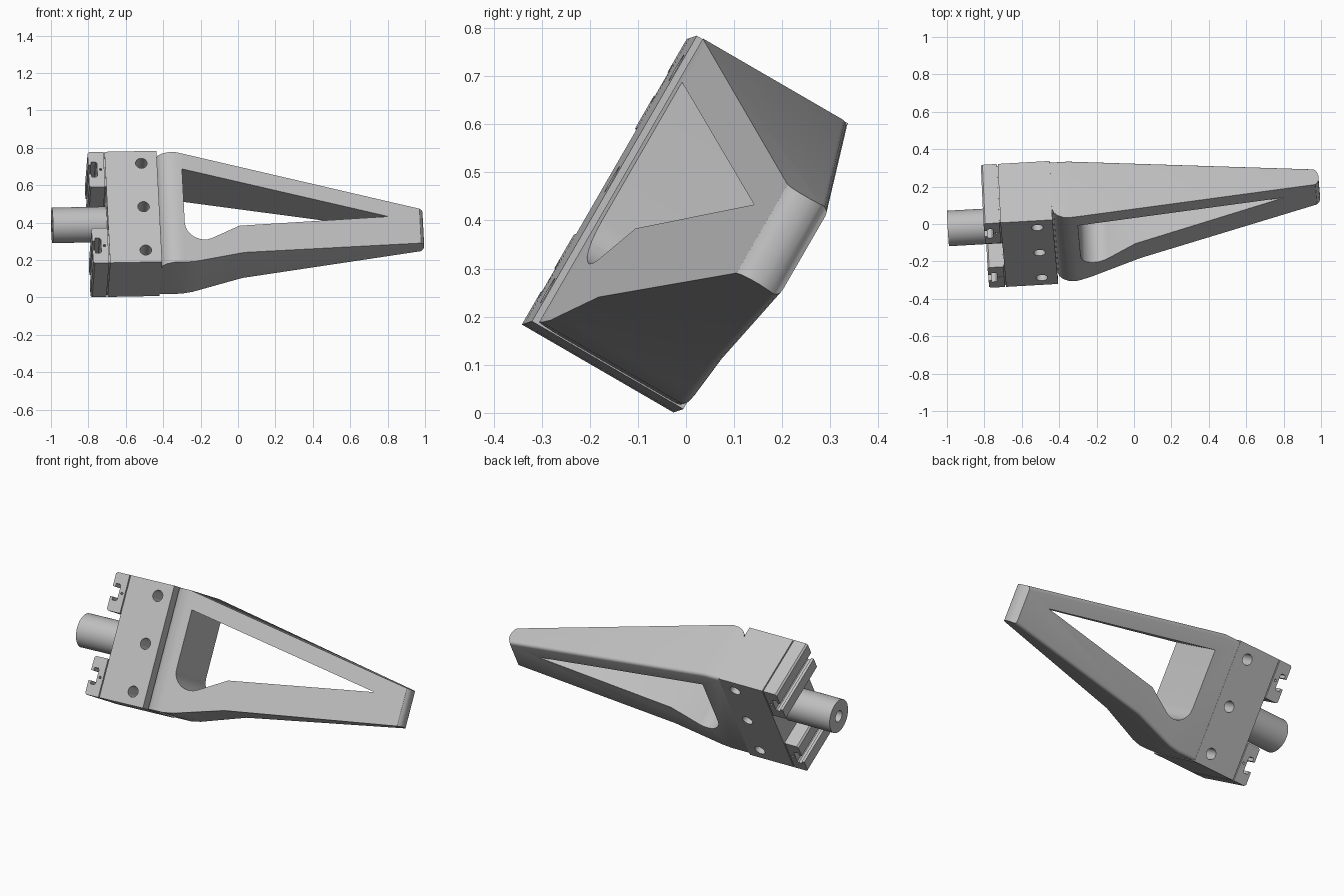
import bpy, bmesh, math
from mathutils import Matrix, Vector

cube = bpy.data.objects.get("Cube")
if cube:
    bpy.data.objects.remove(cube, do_unlink=True)

# One plain grey metal
GREY = (0.52, 0.52, 0.52, 1.0)
metal = bpy.data.materials.new("light grey metal")
metal.use_nodes = True
metal.diffuse_color = GREY
metal.node_tree.nodes["Principled BSDF"].inputs["Base Color"].default_value = GREY

# Local frame: x along the shaft, y across the width, z out of the sloping face
POSE = (Matrix.Translation((-0.575, 0, 0.393)) @ Matrix.Rotation(math.radians(60), 4, 'X')
        @ Matrix.Rotation(0.045, 4, 'Z') @ Matrix.Rotation(0.04, 4, 'Y')
        @ Matrix.Translation((0.575, 0, 0)))


def add_object(name, bm):
    bmesh.ops.recalc_face_normals(bm, faces=bm.faces)
    mesh = bpy.data.meshes.new(name)
    bm.to_mesh(mesh)
    bm.free()
    mesh.materials.append(metal)
    ob = bpy.data.objects.new(name, mesh)
    bpy.context.collection.objects.link(ob)
    return ob


def prism(name, points, along, lo, hi, back_round=0):
    """Extrude a profile along local 'y' or 'z', optionally rounding the low cap."""
    bm = bmesh.new()
    place = (lambda a, b: (a, lo, b)) if along == 'y' else (lambda a, b: (a, b, lo))
    face = bm.faces.new([bm.verts.new(place(a, b)) for a, b in points])
    step = Vector((0, hi - lo, 0)) if along == 'y' else Vector((0, 0, hi - lo))
    rim = list(face.edges)
    grown = bmesh.ops.extrude_face_region(bm, geom=[face], use_keep_orig=True)
    bmesh.ops.translate(bm, vec=step,
                        verts=[g for g in grown["geom"] if isinstance(g, bmesh.types.BMVert)])
    bmesh.ops.recalc_face_normals(bm, faces=bm.faces)
    if back_round:
        bmesh.ops.bevel(bm, geom=rim, offset=back_round, segments=4, profile=0.5, affect='EDGES')
    return add_object(name, bm)


def box(name, x, y, z):
    return prism(name, [(x[0], y[0]), (x[1], y[0]), (x[1], y[1]), (x[0], y[1])], 'z', *z)


def cylinder(name, radius, depth, centre, axis, sides=40):
    bm = bmesh.new()
    turn = Matrix.Rotation(math.pi / 2, 4, 'Y') if axis == 'x' else Matrix.Identity(4)
    bmesh.ops.create_cone(bm, cap_ends=True, segments=sides, radius1=radius, radius2=radius,
                          depth=depth, matrix=Matrix.Translation(centre) @ turn)
    return add_object(name, bm)


def combine(ob, other, operation='DIFFERENCE'):
    mod = ob.modifiers.new("cut", 'BOOLEAN')
    mod.operation, mod.solver, mod.object = operation, 'EXACT', other
    select(ob)
    bpy.ops.object.modifier_apply(modifier=mod.name)
    bpy.data.objects.remove(other, do_unlink=True)


def select(ob):
    bpy.ops.object.select_all(action='DESELECT')
    ob.select_set(True)
    bpy.context.view_layer.objects.active = ob


def finish(ob):
    select(ob)
    bpy.ops.object.shade_smooth_by_angle(angle=math.radians(32))
    ob.matrix_world = POSE


# Tapered finger: plan outline with rounded back edges, met with its side outline
finger = prism("finger", [(-0.6, 0.34), (-0.33, 0.34), (1.1, 0.085), (1.1, -0.088),
                          (0.02, -0.25), (-0.2, -0.315), (-0.25, -0.33), (-0.31, -0.34),
                          (-0.6, -0.34)], 'z', -0.181, 0.3, back_round=0.018)
side = prism("finger_side_cutter",
             [(-0.428, -0.22), (0.96, -0.22), (0.978, -0.172), (0.991, -0.158), (0.998, -0.135),
              (0.998, -0.11), (0.992, -0.092), (0.98, -0.08), (-0.28, 0.163), (-0.33, 0.172),
              (-0.37, 0.169), (-0.4, 0.155), (-0.42, 0.135), (-0.428, 0.11)], 'y', -0.5, 0.5)
combine(finger, side, 'INTERSECT')

# Window through the finger with one rounded corner
arc = [(-0.2 + 0.095 * math.cos(t), -0.095 + 0.095 * math.sin(t))
       for t in (math.radians(180 + 15 * i) for i in range(9))]
window = prism("window_cutter", [(-0.295, 0.238)] + arc + [(0.0, -0.087), (0.81, 0.043)],
               'z', -0.5, 0.5)
combine(finger, window)
finish(finger)

# Mounting block with three bolt holes
W, D = 0.343, 0.182
block = box("mounting_block", (-0.706, -0.428), (-W, W), (-D, D))
for y in (-0.268, 0, 0.268):
    combine(block, cylinder("bolt_hole_cutter", 0.031, 1, (-0.512, y, 0), 'z', 28))
finish(block)

# Pair of slotted jaw rails on the back of the block
for label, sgn in (("upper", 1), ("lower", -1)):
    mid = 0.235
    half = [(-0.712, 0.108), (-0.788, 0.108), (-0.797, 0.099), (-0.797, 0.028), (-0.781, 0.028),
            (-0.781, 0.046), (-0.757, 0.046), (-0.75, 0.038)]
    outline = half + [(x, -y) for x, y in reversed(half)]
    rail = prism(label + "_slotted_rail", [(x, sgn * mid + y) for x, y in outline], 'z', -D, D)
    for z in (-D, D):
        combine(rail, cylinder("pin_hole_cutter", 0.007, 0.04, (-0.732, sgn * mid, z), 'z', 12))
    finish(rail)
    y0, y1 = sorted((sgn * 0.132, sgn * 0.336))
    finish(box(label + "_rail_seam", (-0.714, -0.704), (y0, y1), (-D + 0.008, D - 0.008)))

# Round shaft with a bore in its end
shaft = cylinder("shaft", 0.095, 0.3, (-0.845, 0, 0), 'x', 48)
combine(shaft, cylinder("bore_cutter", 0.033, 0.3, (-1.0, 0, 0), 'x', 28))
finish(shaft)
